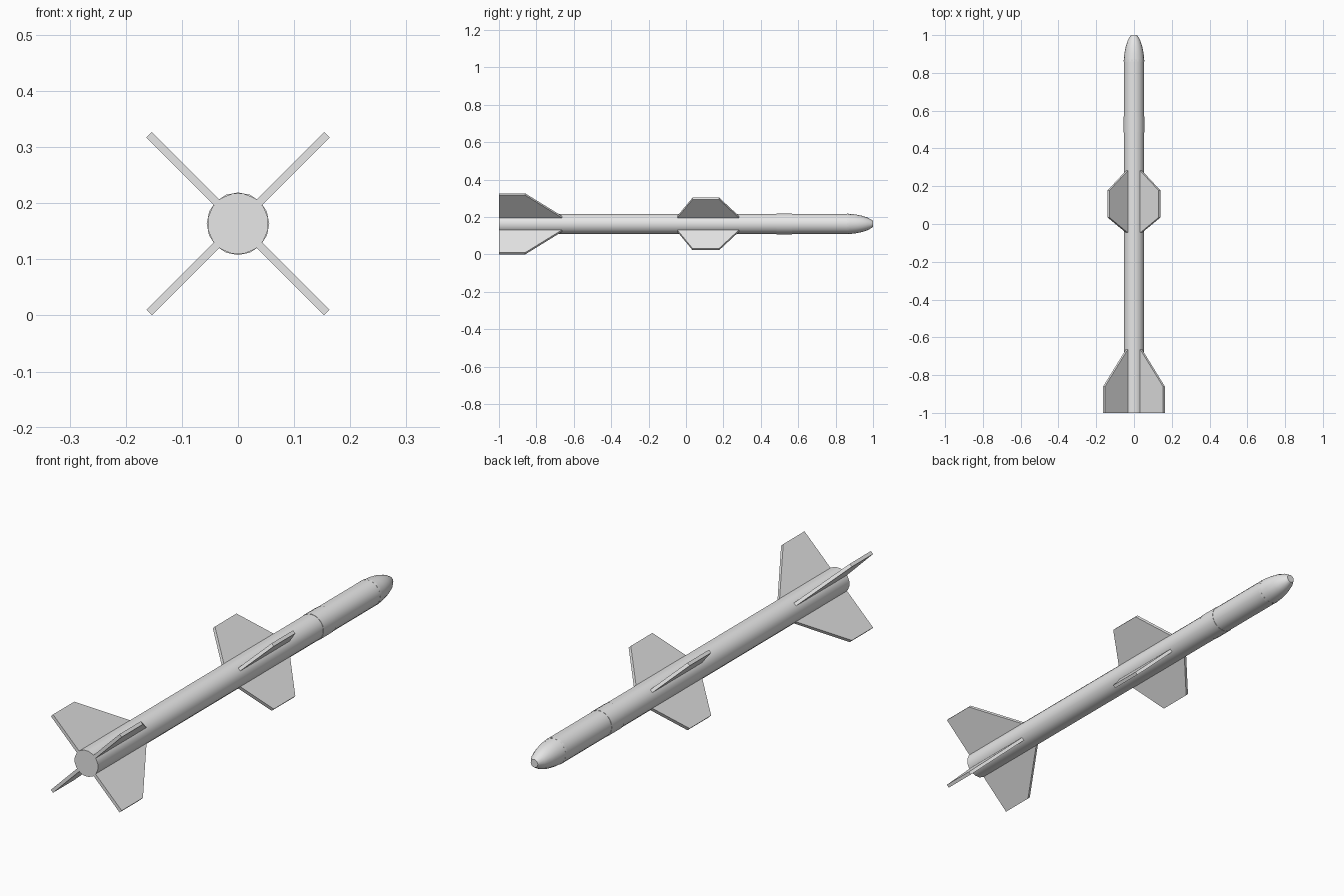
import bpy, bmesh, math
from mathutils import Vector

if "Cube" in bpy.data.objects:
    bpy.data.objects.remove(bpy.data.objects["Cube"])

CZ = 0.1635   # height of the body axis
SIDES = 16

grey = bpy.data.materials.new("light_grey")
grey.diffuse_color = (0.8, 0.8, 0.8, 1)
grey.use_nodes = True
grey.node_tree.nodes["Principled BSDF"].inputs["Base Color"].default_value = grey.diffuse_color


def finish(name, bm, smooth):
    bmesh.ops.recalc_face_normals(bm, faces=bm.faces[:])
    me = bpy.data.meshes.new(name)
    bm.to_mesh(me)
    bm.free()
    me.materials.append(grey)
    ob = bpy.data.objects.new(name, me)
    bpy.context.collection.objects.link(ob)
    if smooth:
        bpy.ops.object.select_all(action='DESELECT')
        ob.select_set(True)
        bpy.context.view_layer.objects.active = ob
        bpy.ops.object.shade_smooth_by_angle(angle=math.radians(40))
    return ob


def lathe(name, profile, turn=0.0):
    """Closed turned solid along y from (y, radius) pairs."""
    bm = bmesh.new()
    rings = []
    for y, r in profile:
        ring = []
        for i in range(SIDES):
            a = 2 * math.pi * (i + turn) / SIDES
            ring.append(bm.verts.new((r * math.cos(a), y, CZ + r * math.sin(a))))
        rings.append(ring)
    for a, b in zip(rings, rings[1:]):
        for i in range(SIDES):
            j = (i + 1) % SIDES
            bm.faces.new((a[i], a[j], b[j], b[i]))
    bm.faces.new(rings[0])
    bm.faces.new(rings[-1])
    return finish(name, bm, True)


def fin(name, outline, angle, thick=0.014):
    """Flat plate from (y, distance from axis) points, turned about the axis."""
    bm = bmesh.new()
    out = Vector((math.cos(angle), 0, math.sin(angle)))
    side = Vector((-math.sin(angle), 0, math.cos(angle))) * thick / 2
    base = Vector((0, 0, CZ))
    lo, hi = ([bm.verts.new(base + out * r + Vector((0, y, 0)) + side * s)
               for y, r in outline] for s in (-1, 1))
    n = len(outline)
    bm.faces.new(lo)
    bm.faces.new(hi)
    for i in range(n):
        j = (i + 1) % n
        bm.faces.new((lo[i], lo[j], hi[j], hi[i]))
    return finish(name, bm, False)


# Body tube, rounded nose and slightly raised band
lathe("body_tube", [(-1.0, 0.0545), (0.87, 0.0545)], 0.5)
lathe("nose", [(0.86, 0.0550), (0.90, 0.0515), (0.94, 0.0440),
               (0.975, 0.0320), (1.0, 0.0165)])
lathe("body_band", [(0.485, 0.0558), (0.568, 0.0558)])

# Four diagonal tail fins and four diagonal wings
TAIL = [(-1.0, 0.04), (-0.65, 0.04), (-0.66, 0.05), (-0.86, 0.224), (-1.0, 0.224)]
WING = [(-0.05, 0.04), (0.29, 0.04), (0.285, 0.05), (0.177, 0.192),
        (0.035, 0.192), (-0.048, 0.05)]
for k in range(4):
    ang = math.pi / 4 + k * math.pi / 2
    fin(f"tail_fin_{k + 1}", TAIL, ang)
    fin(f"wing_{k + 1}", WING, ang)
